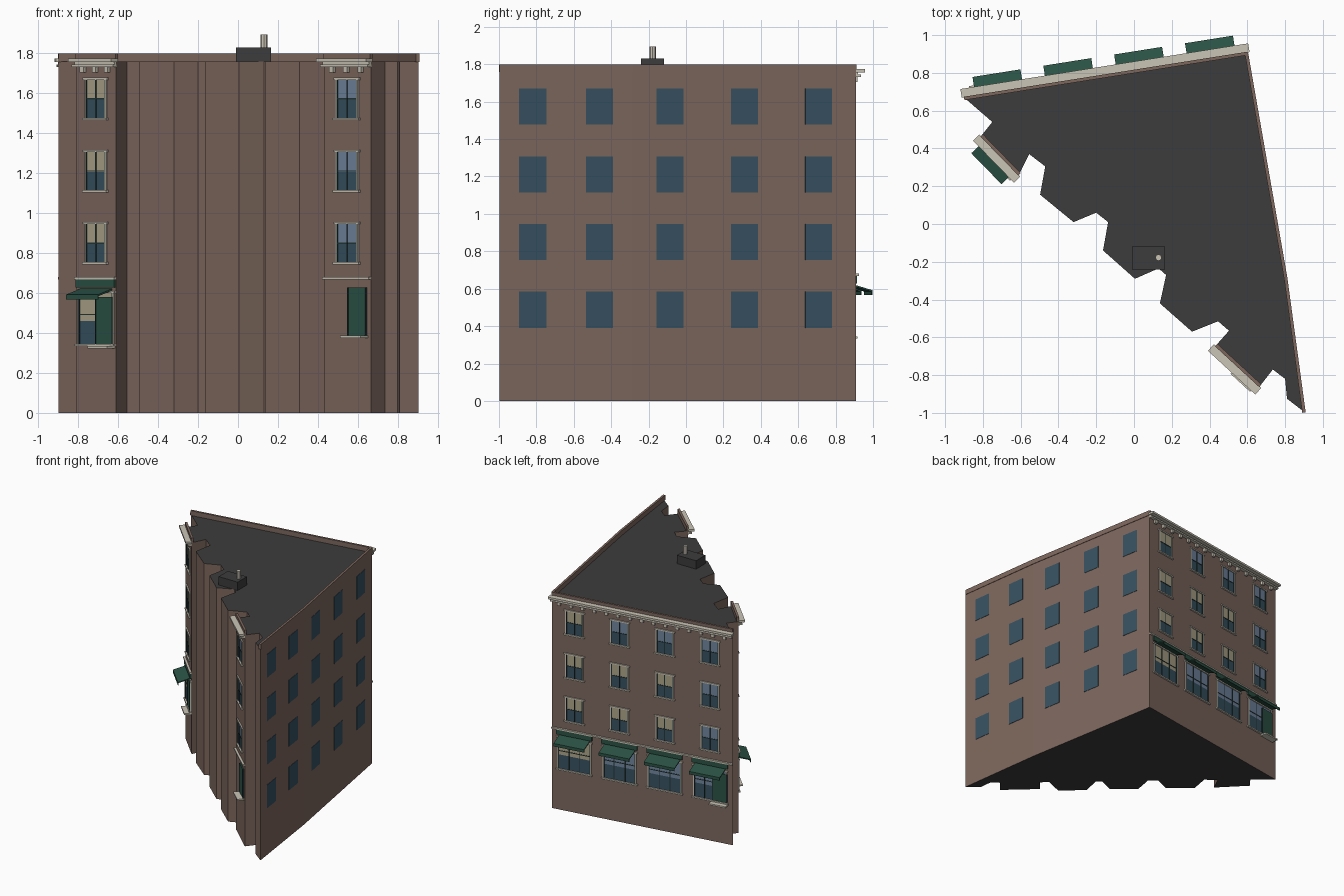
import bpy, bmesh, math
from mathutils import Vector

if "Cube" in bpy.data.objects:
    bpy.data.objects.remove(bpy.data.objects["Cube"])


def material(name, rgb):
    m = bpy.data.materials.new(name)
    m.diffuse_color = (*rgb, 1)
    m.use_nodes = True
    m.node_tree.nodes["Principled BSDF"].inputs["Base Color"].default_value = m.diffuse_color
    return m


WALL = material("brown wall", (0.205, 0.136, 0.110))
ROOF = material("dark roof", (0.045, 0.045, 0.045))
TRIM = material("cream trim", (0.60, 0.56, 0.47))
GREEN = material("shop green", (0.024, 0.085, 0.060))
GLASS = material("dark glass", (0.038, 0.083, 0.118))
SKY = material("pale blue glass", (0.165, 0.235, 0.34))
BLIND = material("beige blind", (0.42, 0.37, 0.25))
BAR = material("dark frame", (0.016, 0.035, 0.035))

ROOF_Z, TOP_Z = 1.76, 1.80

# Footprint, counter-clockwise: stepped front edge, bent right side, back
OUTLINE = [(-0.90, 0.67), (-0.75, 0.54), (-0.81, 0.465), (-0.61, 0.26), (-0.555, 0.37),
           (-0.47, 0.305), (-0.497, 0.155), (-0.32, 0.01), (-0.20, 0.06), (-0.137, 0.01),
           (-0.164, -0.14), (0.005, -0.29), (0.13, -0.235), (0.17, -0.27), (0.137, -0.42),
           (0.307, -0.57), (0.445, -0.515), (0.503, -0.565), (0.432, -0.645), (0.665, -0.86),
           (0.735, -0.77), (0.80, -0.82), (0.81, -0.925), (0.905, -0.998), (0.808, -0.285),
           (0.60, 0.908)]


class Part:
    """Collects prisms into one named object."""

    def __init__(self, name):
        self.name, self.bm, self.mats = name, bmesh.new(), []

    def slot(self, mat):
        if mat not in self.mats:
            self.mats.append(mat)
        return self.mats.index(mat)

    def loop(self, bottom, top, mat):
        a = [self.bm.verts.new(p) for p in bottom]
        b = [self.bm.verts.new(p) for p in top]
        n = len(a)
        faces = [self.bm.faces.new(a[::-1]), self.bm.faces.new(b)]
        faces += [self.bm.faces.new((a[i], a[(i + 1) % n], b[(i + 1) % n], b[i])) for i in range(n)]
        for f in faces:
            f.material_index = self.slot(mat)
        return faces

    def finish(self):
        bmesh.ops.recalc_face_normals(self.bm, faces=self.bm.faces[:])
        me = bpy.data.meshes.new(self.name)
        self.bm.to_mesh(me)
        self.bm.free()
        for m in self.mats:
            me.materials.append(m)
        ob = bpy.data.objects.new(self.name, me)
        bpy.context.collection.objects.link(ob)


class Side:
    """Local frame of one wall: u along it, n outward, z up."""

    def __init__(self, i):
        p, q = Vector(OUTLINE[i]), Vector(OUTLINE[(i + 1) % len(OUTLINE)])
        self.p, self.length = p, (q - p).length
        self.u = (q - p).normalized()
        self.n = Vector((self.u.y, -self.u.x))

    def at(self, u, n, z):
        return (*(self.p + self.u * u + self.n * n), z)

    def prism(self, part, profile, u0, u1, mat):
        part.loop([self.at(u0, n, z) for n, z in profile],
                  [self.at(u1, n, z) for n, z in profile], mat)

    def box(self, part, u0, u1, n0, n1, z0, z1, mat):
        self.prism(part, [(n0, z0), (n1, z0), (n1, z1), (n0, z1)], u0, u1, mat)


# Main block, with dark roof and underside
body = Part("building_walls")
faces = body.loop([(x, y, 0) for x, y in OUTLINE], [(x, y, ROOF_Z) for x, y in OUTLINE], WALL)
faces[0].material_index = faces[1].material_index = body.slot(ROOF)
body.finish()

LEFT_BAY, RIGHT_BAY, SIDE_A, SIDE_B, BACK = Side(2), Side(18), Side(23), Side(24), Side(25)

# Low parapets on the straight walls
parapet = Part("parapet")
for s in (LEFT_BAY, RIGHT_BAY, SIDE_A, SIDE_B, BACK):
    s.box(parapet, 0, s.length, -0.014, 0.004, ROOF_Z - 0.002, TOP_Z, WALL)
parapet.finish()

# Plain window plates on the right side
plates = Part("side_windows")
for s, cols in ((SIDE_A, 2), (SIDE_B, 3)):
    for c in range(cols):
        u = s.length * (c + 0.5) / cols
        for z in (0.391, 0.754, 1.115, 1.478):
            s.box(plates, u - 0.073, u + 0.073, -0.002, 0.003, z, z + 0.193, GLASS)
plates.finish()


def framed_window(part, s, u, w, z0, z1, split, upper, bars, rail):
    """Glass below, blind or pale glass above, with frame, bars, lintel and sill."""
    h = w / 2
    zs = z0 + (z1 - z0) * split
    s.box(part, u - h, u + h, -0.002, 0.002, z0, zs, GLASS)
    s.box(part, u - h, u + h, -0.002, 0.002, zs, z1, upper)
    for k in (-1, 1):
        c = u + k * h
        s.box(part, c - 0.004, c + 0.004, 0, 0.008, z0, z1, TRIM)
        c -= k * 0.007
        s.box(part, c - 0.003, c + 0.003, 0, 0.006, z0, z1, BAR)
    for i in range(1, bars + 1):
        c = u - h + w * i / (bars + 1)
        s.box(part, c - 0.003, c + 0.003, 0, 0.006, z0, z1, BAR)
    zr = z0 + (z1 - z0) * rail
    s.box(part, u - h, u + h, 0, 0.005, zr - 0.003, zr + 0.003, BAR)
    s.box(part, u - h - 0.014, u + h + 0.014, 0, 0.010, z1, z1 + 0.011, TRIM)
    s.box(part, u - h - 0.014, u + h + 0.014, 0, 0.015, z0 - 0.011, z0, TRIM)


def cornice(name, s):
    part = Part(name)
    s.box(part, -0.012, s.length + 0.012, 0, 0.047, 1.757, 1.774, TRIM)
    s.box(part, -0.004, s.length + 0.004, 0, 0.028, 1.733, 1.746, TRIM)
    s.box(part, 0, s.length, 0, 0.012, 1.746, 1.757, TRIM)
    n = round(s.length / 0.1)
    for i in range(n):
        u = s.length * (i + 0.65) / (n + 0.3)
        s.box(part, u - 0.013, u + 0.013, 0, 0.018, 1.705, 1.733, TRIM)
    part.finish()


def shop(name, s, u, w, aw, upper):
    part = Part(name + "_shop_window")
    framed_window(part, s, u, w, 0.345, 0.60, 0.45, upper, 2 if w > 0.26 else 1, 0.58)
    s.box(part, u - w / 2 - 0.012, u + w / 2 + 0.012, 0, 0.012, 0.628, 0.667, GREEN)
    part.finish()
    awning = Part(name + "_awning")
    s.prism(awning, [(0, 0.622), (0.10, 0.592), (0.10, 0.567), (0.095, 0.567),
                     (0.095, 0.585), (0, 0.613)], u - aw / 2, u + aw / 2, GREEN)
    awning.finish()


def door(name, s, u, z0, z1):
    part = Part(name)
    s.box(part, u - 0.061, u + 0.061, 0, 0.009, z0, z1, GREEN)
    for k in (-1, 1):
        s.box(part, u + k * 0.059 - 0.003, u + k * 0.059 + 0.003, 0, 0.011, z0, z1, BAR)
    s.box(part, u - 0.07, u + 0.07, 0, 0.055, z0 - 0.012, z0, TRIM)
    part.finish()


# Decorated walls: upper blinds listed row by row from the bottom (B blind, S sky)
for name, s, cols, pattern in (("left_bay", LEFT_BAY, 1, "BBB"), ("right_bay", RIGHT_BAY, 1, "SSS"),
                               ("back", BACK, 4, "BBBSBBBSBSSS")):
    step = s.length / cols
    windows = Part(name + "_windows")
    for r, z in enumerate((0.755, 1.116, 1.478)):
        for c in range(cols):
            up = BLIND if pattern[r * cols + c] == "B" else SKY
            framed_window(windows, s, step * (c + 0.5), 0.146, z, z + 0.19, 0.48, up, 1, 0.5)
    windows.finish()
    cornice(name + "_cornice", s)
    ledge = Part(name + "_ledge")
    s.box(ledge, 0, s.length, 0, 0.017, 0.669, 0.681, TRIM)
    ledge.finish()
    if s is not RIGHT_BAY:
        for c in range(cols):
            shop(f"{name}_{c + 1}", s, step * (c + 0.5), min(0.275, step * 0.88),
                 min(0.257, step * 0.8), BLIND if c == 0 else SKY)
    z0, z1 = (0.388, 0.627) if s is RIGHT_BAY else (0.335, 0.58)
    door(name + "_door", s, s.length - step * 0.28, z0, z1)

# Roof box with vent pipe
box = Part("roof_box")
box.loop([(x, y, ROOF_Z) for x, y in ((-0.01, -0.24), (0.165, -0.24), (0.165, -0.118), (-0.01, -0.118))],
         [(x, y, 1.83) for x, y in ((-0.01, -0.24), (0.165, -0.24), (0.165, -0.118), (-0.01, -0.118))], ROOF)
box.finish()
pipe = Part("vent_pipe")
ring = [(0.13 + 0.017 * math.cos(a * math.pi / 4), -0.178 + 0.017 * math.sin(a * math.pi / 4)) for a in range(8)]
pipe.loop([(x, y, 1.82) for x, y in ring], [(x, y, 1.895) for x, y in ring], TRIM)
pipe.finish()
